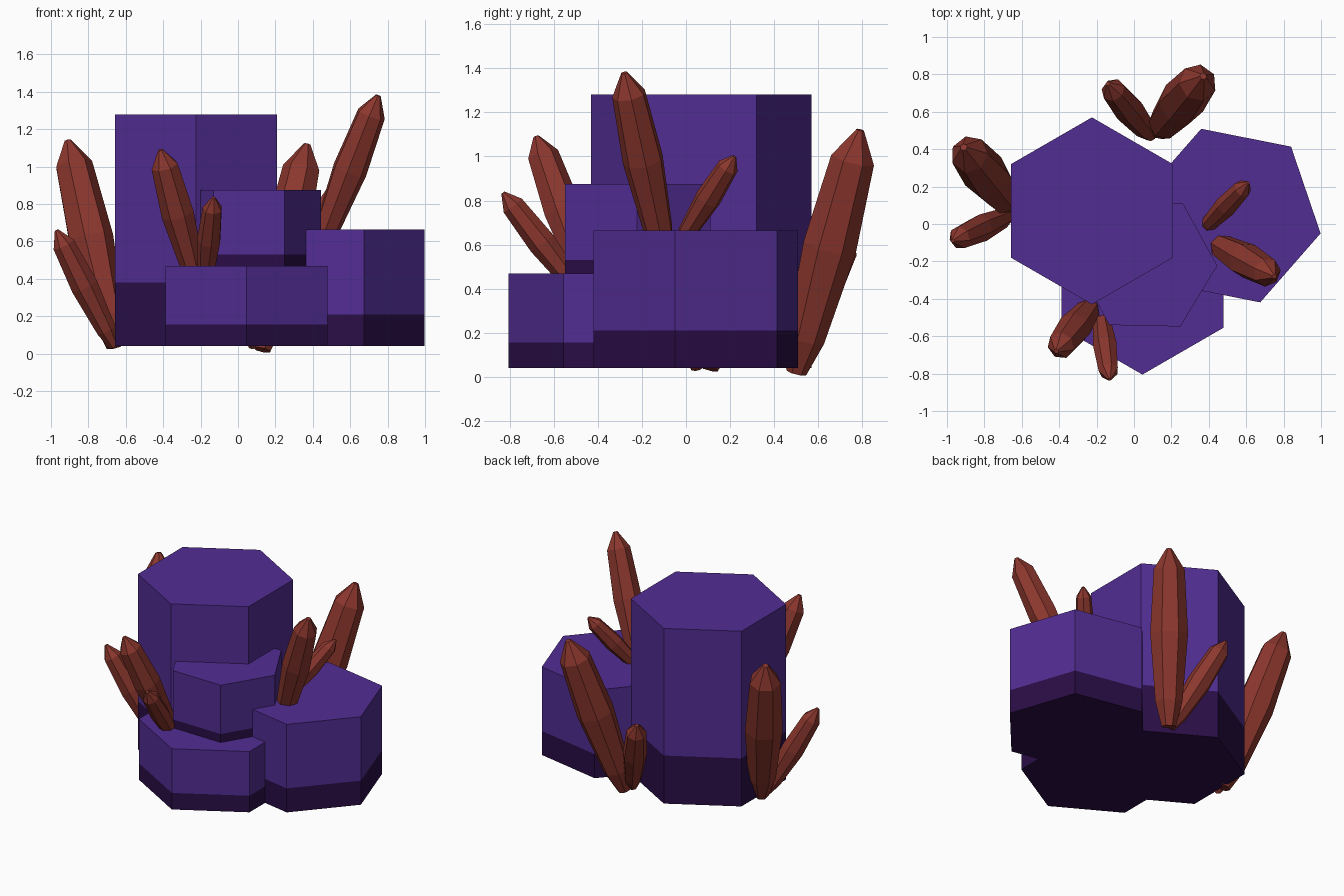
import bpy, bmesh, math
from mathutils import Vector

if "Cube" in bpy.data.objects:
    bpy.data.objects.remove(bpy.data.objects["Cube"])


def material(name, color):
    m = bpy.data.materials.new(name)
    m.diffuse_color = (*color, 1)
    m.use_nodes = True
    m.node_tree.nodes["Principled BSDF"].inputs["Base Color"].default_value = m.diffuse_color
    return m


purple = material("purple stone", (0.084, 0.026, 0.29))
dark = material("dark purple stone", (0.023, 0.0042, 0.062))
red = material("red crystal", (0.26, 0.038, 0.027))


def loft(name, sections, sides, turn, axis_z, mats, dark_below=None):
    """Flat-faced loft through (centre, radius) sections across axis_z."""
    bm = bmesh.new()
    rot = Vector((0, 0, 1)).rotation_difference(axis_z)
    rings = []
    for c, r in sections:
        ring = []
        for i in range(sides):
            a = turn + math.tau * i / sides
            p = Vector((r * math.cos(a), r * math.sin(a), 0))
            ring.append(bm.verts.new(Vector(c) + rot @ p))
        rings.append(ring)
    for lo, hi in zip(rings, rings[1:]):
        for i in range(sides):
            j = (i + 1) % sides
            bm.faces.new((lo[i], lo[j], hi[j], hi[i]))
    bm.faces.new(rings[0][::-1])
    bm.faces.new(rings[-1])
    bm.normal_update()
    if dark_below is not None:
        for f in bm.faces:
            if f.calc_center_median().z < dark_below:
                f.material_index = 1
    me = bpy.data.meshes.new(name)
    bm.to_mesh(me)
    bm.free()
    for m in mats:
        me.materials.append(m)
    bpy.context.collection.objects.link(bpy.data.objects.new(name, me))


# Hexagonal stone columns: x, y, radius, turn in degrees, bottom, band top, top
columns = {
    "tall_column": (-0.225, 0.07, 0.50, 30, 0.04, 0.38, 1.28),
    "right_column": (0.517, 0.045, 0.49, -11.2, 0.04, 0.21, 0.663),
    "middle_column": (0.065, -0.215, 0.38, -1.2, 0.40, 0.53, 0.875),
    "front_column": (0.045, -0.305, 0.50, 30, 0.04, 0.157, 0.47),
}
for name, (x, y, r, turn, z0, z1, z2) in columns.items():
    loft(name, [((x, y, z), r) for z in (z0, z1, z2)], 6, math.radians(turn),
         Vector((0, 0, 1)), (purple, dark), z1)

# Leaning crystals: base, tip, widest radius
crystals = {
    "left_large_crystal": ((-0.66, 0.10, 0.04), (-0.91, 0.41, 1.14), 0.125),
    "left_small_crystal": ((-0.66, 0.05, 0.04), (-0.97, -0.09, 0.66), 0.075),
    "back_large_crystal": ((0.13, 0.50, 0.02), (0.37, 0.79, 1.12), 0.125),
    "back_small_crystal": ((0.09, 0.47, 0.04), (-0.14, 0.75, 0.64), 0.08),
    "right_large_crystal": ((0.43, -0.10, 0.55), (0.75, -0.28, 1.38), 0.095),
    "right_small_crystal": ((0.37, -0.03, 0.60), (0.61, 0.22, 1.00), 0.06),
    "front_large_crystal": ((-0.22, -0.43, 0.38), (-0.415, -0.68, 1.09), 0.09),
    "front_small_crystal": ((-0.18, -0.46, 0.36), (-0.13, -0.83, 0.835), 0.065),
}
# Shared crystal profile: position along the axis, share of the widest radius
profile = ((0, 0.38), (0.14, 0.72), (0.52, 1.0), (0.88, 0.82), (1, 0.15))
for k, (name, (base, tip, r)) in enumerate(crystals.items()):
    b, t = Vector(base), Vector(tip)
    loft(name, [(b.lerp(t, s), r * w) for s, w in profile], 7, k * 0.7,
         (t - b).normalized(), (red,))
